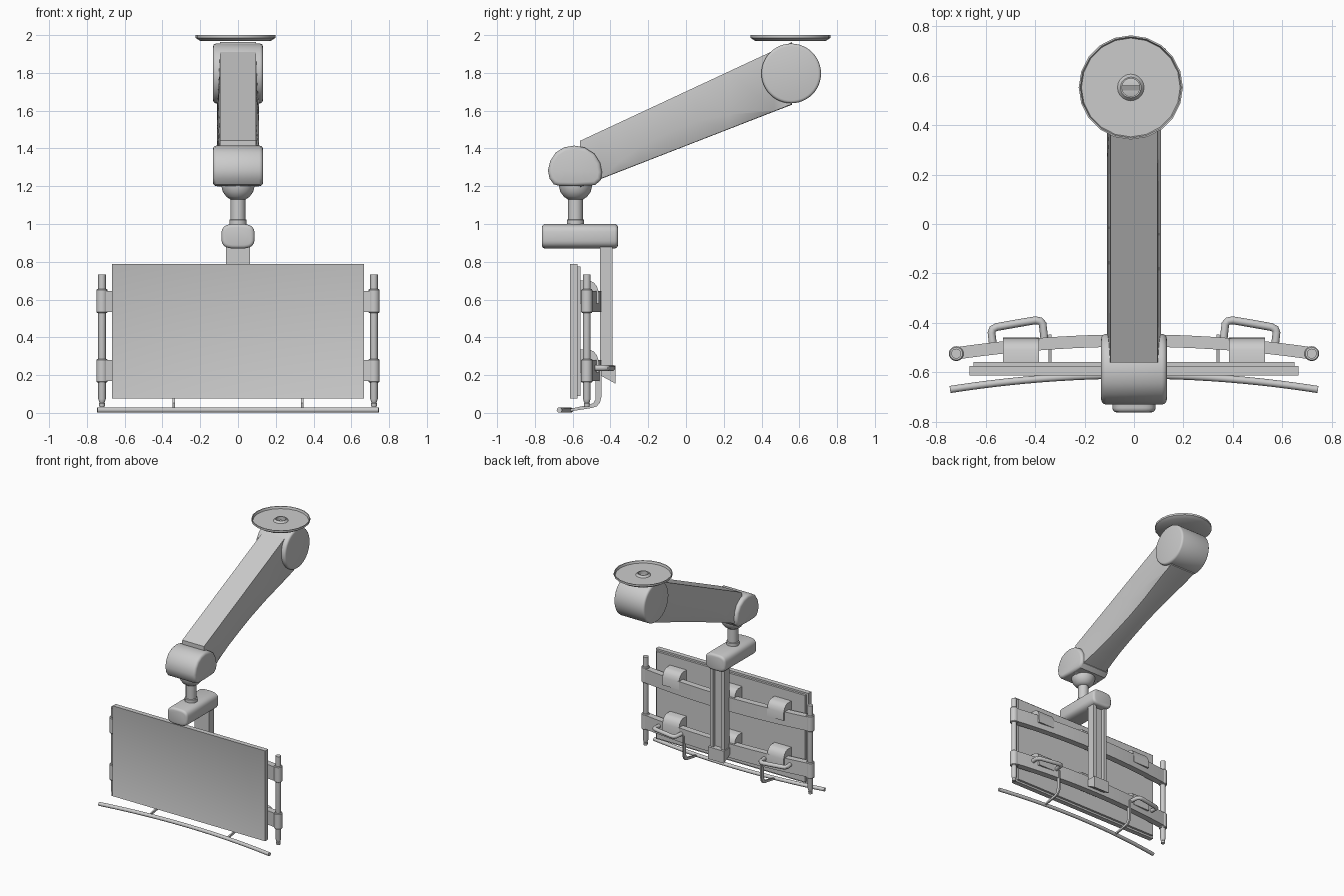
import bpy, bmesh
from math import sin, cos, pi, copysign

if "Cube" in bpy.data.objects:
    bpy.data.objects.remove(bpy.data.objects["Cube"])


def finish(name, bm, angle=35):
    bmesh.ops.recalc_face_normals(bm, faces=bm.faces)
    me = bpy.data.meshes.new(name)
    bm.to_mesh(me)
    bm.free()
    ob = bpy.data.objects.new(name, me)
    bpy.context.collection.objects.link(ob)
    smooth(ob, angle)
    return ob


def smooth(ob, angle=35):
    bpy.ops.object.select_all(action='DESELECT')
    ob.select_set(True)
    bpy.context.view_layer.objects.active = ob
    bpy.ops.object.shade_smooth_by_angle(angle=angle * pi / 180)


def loft(name, rings, bevel=0, cap=True, closed=False):
    """Join rings of 3D points; optionally round the rims of the end caps."""
    bm = bmesh.new()
    vs = [[bm.verts.new(p) for p in r] for r in rings]
    n = len(rings[0])
    pairs = list(zip(vs, vs[1:])) + ([(vs[-1], vs[0])] if closed else [])
    for a, b in pairs:
        for i in range(n):
            j = (i + 1) % n
            bm.faces.new((a[i], a[j], b[j], b[i]))
    if cap and not closed:
        caps = [bm.faces.new(vs[0]), bm.faces.new(vs[-1])]
        if bevel:
            bmesh.ops.recalc_face_normals(bm, faces=bm.faces)
            edges = [e for f in caps for e in f.edges]
            bmesh.ops.bevel(bm, geom=edges, offset=bevel, segments=3, profile=0.5,
                            affect='EDGES', clamp_overlap=False)
    return finish(name, bm)


def extrude(name, outline, axis, lo, hi, bevel=0):
    def put(p, t):
        return {'x': (t, p[0], p[1]), 'y': (p[0], t, p[1]), 'z': (p[0], p[1], t)}[axis]
    return loft(name, [[put(p, t) for p in outline] for t in (lo, hi)], bevel)


def lathe(name, profile, x, y, n=24, closed=False):
    rings = [[(x + r * cos(2 * pi * i / n), y + r * sin(2 * pi * i / n), z)
              for i in range(n)] for r, z in profile]
    return loft(name, rings, closed=closed)


def rect(a, b, c, d):
    return [(a, c), (b, c), (b, d), (a, d)]


def tube(name, pts, radius):
    cu = bpy.data.curves.new(name, 'CURVE')
    cu.dimensions = '3D'
    cu.bevel_depth, cu.bevel_resolution, cu.use_fill_caps = radius, 3, True
    sp = cu.splines.new('POLY')
    sp.points.add(len(pts) - 1)
    for q, p in zip(sp.points, pts):
        q.co = (*p, 1)
    ob = bpy.data.objects.new(name, cu)
    bpy.context.collection.objects.link(ob)
    bpy.ops.object.select_all(action='DESELECT')
    ob.select_set(True)
    bpy.context.view_layer.objects.active = ob
    bpy.ops.object.convert(target='MESH')
    smooth(bpy.context.view_layer.objects.active, 40)


# ceiling plate: shallow dish with an open hub
lathe("ceiling_plate", [(.036, 1.968), (.036, 1.997), (.042, 1.998), (.054, 1.983), (.2, 1.983),
                        (.205, 2.0), (.211, 2.0), (.211, 1.985), (.185, 1.968)],
      -.013, .553, 20, closed=True)

# shoulder drum
extrude("shoulder_drum", [(.557 + .158 * cos(i * pi / 24), 1.797 + .158 * sin(i * pi / 24))
                          for i in range(48)], 'x', -.132, .132, .015)

# main arm: flat top, flared sides, tapered belly below the curved crease
rings = []
for y, crease, belly in [(-.56, 1.2, .108), (-.45, 1.245, .107), (-.35, 1.33, .095), (-.245, 1.406, .085),
                         (-.1, 1.478, .08), (.055, 1.544, .078), (.23, 1.58, .085), (.467, 1.602, .105),
                         (.56, 1.635, .108)]:
    top = 1.41 + (y + .626) * .466
    bot = min(1.236 + (y + .457) * .389, crease - .004)
    half = [(.095, top), (.11, crease), (belly, bot + .002), (belly * .8, bot)]
    rings.append([(x, y, z) for x, z in half] + [(-x, y, z) for x, z in half[::-1]])
loft("main_arm", rings)

# elbow housing, rounded over with a flat underside
extrude("elbow_housing", [(-.7, 1.21), (-.722, 1.24), (-.731, 1.285), (-.718, 1.335), (-.69, 1.378),
                          (-.645, 1.406), (-.59, 1.415), (-.535, 1.404), (-.485, 1.372), (-.455, 1.325),
                          (-.445, 1.275), (-.45, 1.235), (-.48, 1.206), (-.59, 1.2), (-.67, 1.202)],
        'x', -.133, .133, .02)

# ball joint and swivel column
lathe("ball_joint", [(.088, 1.23), (.088, 1.2), (.08, 1.17), (.062, 1.145), (.04, 1.13)], 0, -.585, 32)
lathe("swivel_column", [(.039, 1.15), (.039, 1.025), (.046, 1.022), (.046, .985)], 0, -.585)

# swivel bracket with rounded section
section = []
for i in range(32):
    c, s = cos(i * pi / 16), sin(i * pi / 16)
    section.append((.088 * copysign(abs(c) ** .6, c), .935 + .065 * copysign(abs(s) ** .6, s)))
extrude("swivel_bracket", section, 'y', -.763, -.36, .018)

# hanging post (channel section) and its foot
extrude("hanging_post", [(-.063, -.455), (.063, -.455), (.063, -.39), (.035, -.39), (.035, -.415),
                         (-.035, -.415), (-.035, -.39), (-.063, -.39)], 'z', .2, .89)
extrude("post_foot", [(-.456, .2), (-.372, .154), (-.372, .25), (-.456, .25)], 'x', -.07, .07)

# screen: front slab with recessed panel, and a slimmer back shell
bm = bmesh.new()
bmesh.ops.create_cube(bm, size=1)
for v in bm.verts:
    v.co = (v.co.x * 1.334, -.594 + v.co.y * .038, .432 + v.co.z * .714)
bm.normal_update()
front = min(bm.faces, key=lambda f: f.calc_center_median().y)
bmesh.ops.inset_region(bm, faces=[front], thickness=.016)
for v in front.verts:
    v.co.y += .004
finish("screen", bm)
extrude("screen_back", rect(-.65, .65, .09, .775), 'y', -.576, -.558)


# two bowed cross rails with mounting pads
def bow(x, base, k):
    return base - k * x * x


xs = [-.72 + 1.44 * i / 24 for i in range(25)]
outline = [(x, bow(x, -.497, .1)) for x in xs] + [(x, bow(x, -.447, .1)) for x in xs[::-1]]
for label, z in (("lower", .165), ("upper", .53)):
    extrude(label + "_rail", outline, 'z', z + .005, z + .115)
    for x0, x1 in ((-.53, -.385), (-.1, .1), (.385, .53)):
        t = z + .17
        extrude(label + "_pad", [(-.57, t), (-.51, t), (-.488, t - .01), (-.472, t - .03), (-.462, t - .06),
                                 (-.46, t - .12), (-.57, t - .12)], 'x', x0, x1)

for s in (-1, 1):
    # side posts with clamps
    lathe("side_post", [(.014, .032), (.016, .05), (.013, .053), (.016, .06), (.02, .075), (.02, .732)],
          s * .72, -.525, 20)
    for z in (.16, .53):
        lathe("post_clamp", [(.026, z), (.03, z + .005), (.03, z + .12), (.026, z + .125)], s * .72, -.525, 20)
    # grab handles
    tube("grab_handle", [(s * x, y, .238) for x, y in
                         [(.57, -.5), (.577, -.44), (.572, -.425), (.555, -.417), (.47, -.402), (.4, -.39),
                          (.38, -.393), (.37, -.405), (.362, -.475)]], .016)
    # hooked straps carrying the lower bar
    extrude("bar_strap", [(-.448, .23), (-.448, .085), (-.455, .055), (-.472, .035), (-.5, .026), (-.61, .008),
                          (-.62, .02), (-.51, .044), (-.49, .052), (-.48, .07), (-.478, .09), (-.478, .23)],
            'x', s * .34 - .006, s * .34 + .006)

# bowed lower bar
tube("lower_bar", [(x, bow(x, -.612, .105), .015) for x in [-.745 + 1.49 * i / 24 for i in range(25)]], .0145)
